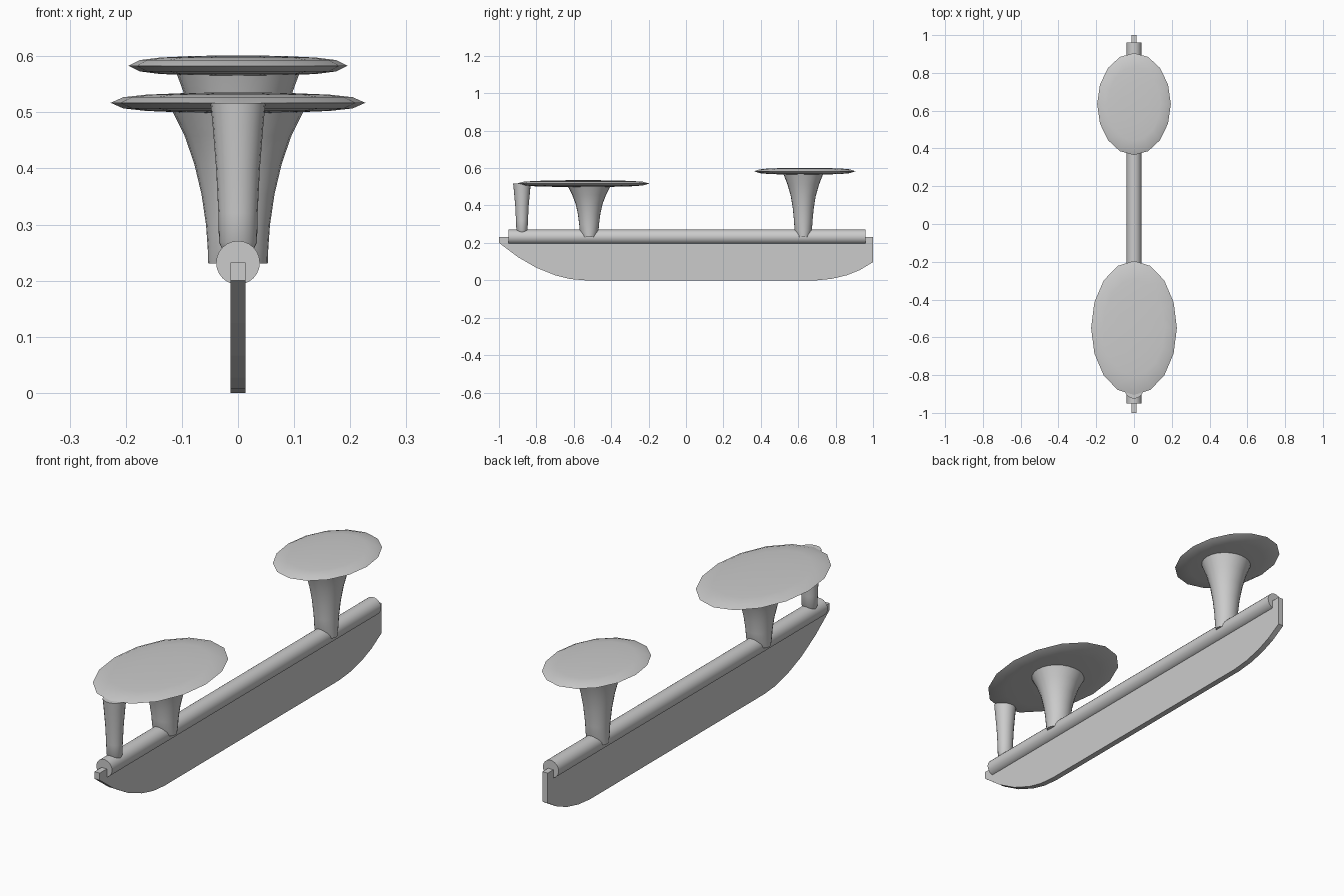
import bpy, bmesh, math

cube = bpy.data.objects.get("Cube")
if cube:
    bpy.data.objects.remove(cube, do_unlink=True)

GREY = (0.6, 0.6, 0.6, 1)
mat = bpy.data.materials.new("plain grey")
mat.use_nodes = True
mat.diffuse_color = GREY
mat.node_tree.nodes["Principled BSDF"].inputs["Base Color"].default_value = GREY


def finish(name, bm, smooth_angle=None):
    """Turn a bmesh into a named, coloured object."""
    bmesh.ops.recalc_face_normals(bm, faces=bm.faces)
    mesh = bpy.data.meshes.new(name)
    bm.to_mesh(mesh)
    bm.free()
    mesh.materials.append(mat)
    obj = bpy.data.objects.new(name, mesh)
    bpy.context.collection.objects.link(obj)
    if smooth_angle:
        bpy.ops.object.select_all(action="DESELECT")
        obj.select_set(True)
        bpy.context.view_layer.objects.active = obj
        bpy.ops.object.shade_smooth_by_angle(angle=math.radians(smooth_angle))
    return obj


def loft(name, y, rings, sides, smooth_angle):
    """Skin a stack of horizontal ellipses given as (radius x, radius y, z)."""
    bm = bmesh.new()
    loops = []
    for rx, ry, z in rings:
        angles = [math.tau * i / sides for i in range(sides)]
        loops.append([bm.verts.new((rx * math.cos(a), y + ry * math.sin(a), z)) for a in angles])
    for low, high in zip(loops, loops[1:]):
        for i in range(sides):
            j = (i + 1) % sides
            bm.faces.new((low[i], low[j], high[j], high[i]))
    bm.faces.new(loops[0])
    bm.faces.new(loops[-1])
    return finish(name, bm, smooth_angle)


def plate(name, y, rx, ry, z):
    """Thin oval plate with a sharp rim and slightly domed faces."""
    half = [(1, 0), (0.9, 0.010), (0.72, 0.0145), (0.4, 0.0175), (0.08, 0.0185)]
    section = [(r, -h) for r, h in reversed(half)] + half[1:]
    return loft(name, y, [(rx * r, ry * r, z + h) for r, h in section], 16, 50)


# Runner blade: side outline pushed out to its thickness
outline = [(-1, 0.232), (-1, 0.2), (-0.9, 0.125), (-0.8, 0.067), (-0.7, 0.027),
           (-0.62, 0.007), (-0.54, 0), (0.7, 0), (0.78, 0.008), (0.86, 0.027),
           (0.93, 0.055), (1, 0.097), (1, 0.232)]
bm = bmesh.new()
face = bm.faces.new([bm.verts.new((-0.013, y, z)) for y, z in outline])
out = bmesh.ops.extrude_face_region(bm, geom=[face])
side = [v for v in out["geom"] if isinstance(v, bmesh.types.BMVert)]
bmesh.ops.translate(bm, verts=side, vec=(0.026, 0, 0))
finish("runner_blade", bm)

# Tube along the top of the blade
bm = bmesh.new()
bmesh.ops.create_cone(bm, cap_ends=True, segments=24, radius1=0.039, radius2=0.039, depth=1.91)
for v in bm.verts:
    x, y, z = v.co
    v.co = (x, z + 0.005, y + 0.232)
finish("blade_tube", bm, 40)

# Oval mounting plates
plate("sole_plate", -0.55, 0.227, 0.355, 0.517)
plate("heel_plate", 0.635, 0.195, 0.27, 0.583)

# Flared supports under each plate
flare = [(0.053, 0.038, 0), (0.054, 0.05, 0.1), (0.057, 0.053, 0.25), (0.065, 0.06, 0.45),
         (0.078, 0.072, 0.65), (0.095, 0.091, 0.83), (0.118, 0.115, 1)]
for name, y, top, spread in (("sole_support", -0.518, 0.504, 1), ("heel_support", 0.627, 0.57, 0.93)):
    base = 0.231
    rings = [(rx * spread, ry * spread, base + (top - base) * t) for rx, ry, t in flare]
    loft(name, y, rings, 24, 40)

# Slim post below the toe
post = [(0.026, 0.02, 0.252), (0.034, 0.03, 0.268), (0.035, 0.032, 0.32),
        (0.039, 0.036, 0.4), (0.045, 0.043, 0.475), (0.049, 0.047, 0.517)]
loft("toe_post", -0.877, post, 20, 40)
